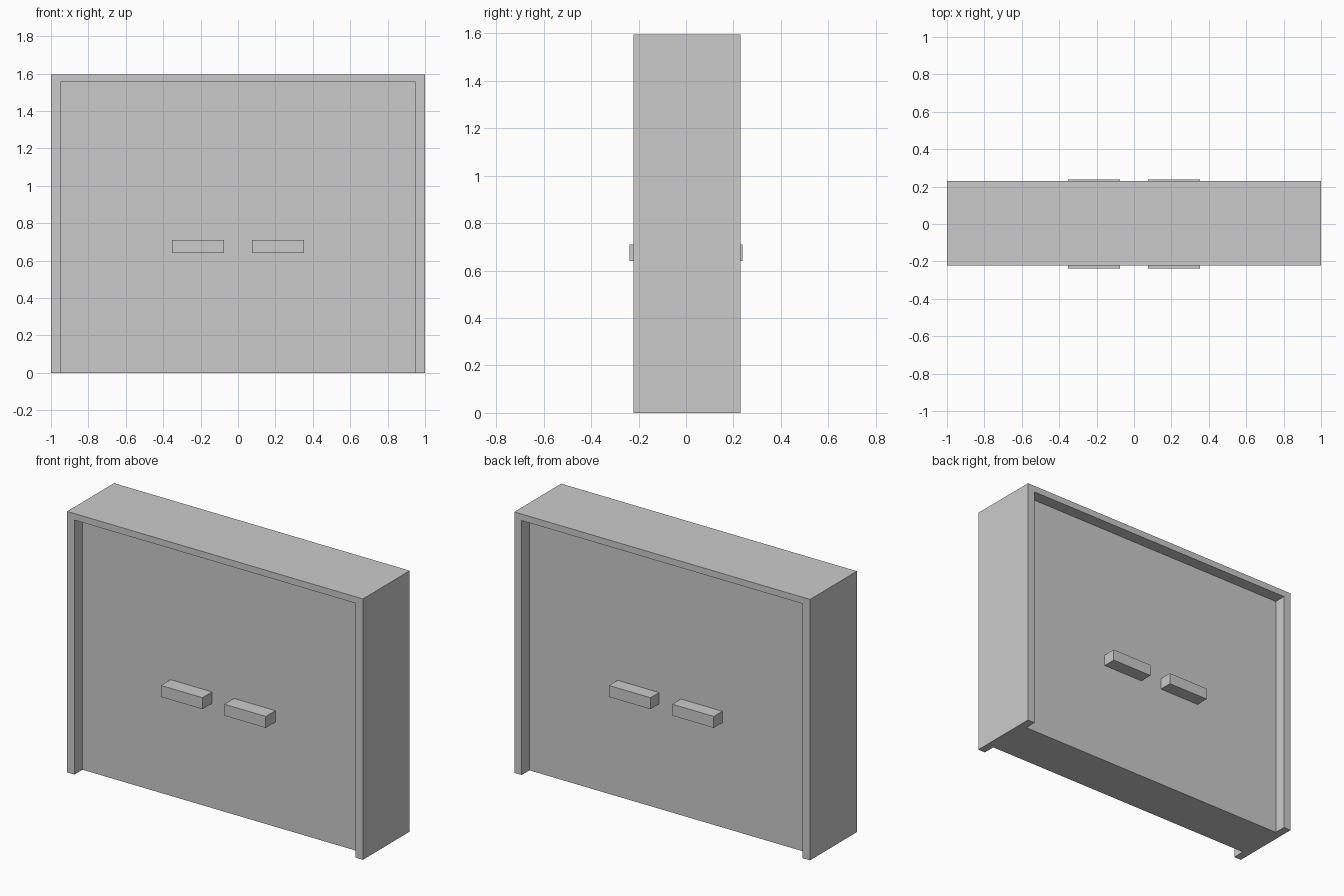
import bpy
import bmesh

cube = bpy.data.objects.get("Cube")
if cube:
    bpy.data.objects.remove(cube, do_unlink=True)

# Single plain grey finish
GREY = (0.6, 0.6, 0.6, 1.0)
grey = bpy.data.materials.new("plain_grey")
grey.use_nodes = True
grey.diffuse_color = GREY
grey.node_tree.nodes["Principled BSDF"].inputs["Base Color"].default_value = GREY

HEIGHT, HALF_WIDTH = 1.595, 1.0
OPENING_TOP, OPENING_HALF = 1.555, 0.95
FRAME_FRONT, FRAME_BACK = -0.222, 0.23
DOOR_FRONT, DOOR_BACK = -0.145, 0.155
HANDLE_REACH = 0.238


def prism(name, outline, front, back):
    """Extrude an (x, z) outline from y = front to y = back."""
    bm = bmesh.new()
    face = bm.faces.new([bm.verts.new((x, front, z)) for x, z in outline])
    extruded = bmesh.ops.extrude_face_region(bm, geom=[face])["geom"]
    verts = [v for v in extruded if isinstance(v, bmesh.types.BMVert)]
    bmesh.ops.translate(bm, verts=verts, vec=(0, back - front, 0))
    bmesh.ops.recalc_face_normals(bm, faces=bm.faces)
    mesh = bpy.data.meshes.new(name)
    bm.to_mesh(mesh)
    bm.free()
    mesh.materials.append(grey)
    obj = bpy.data.objects.new(name, mesh)
    bpy.context.collection.objects.link(obj)
    return obj


def box(name, x0, x1, front, back, z0, z1):
    return prism(name, [(x0, z0), (x1, z0), (x1, z1), (x0, z1)], front, back)


# Door frame: one upside-down U of two posts and a lintel
half = [(HALF_WIDTH, HEIGHT), (HALF_WIDTH, 0),
        (OPENING_HALF, 0), (OPENING_HALF, OPENING_TOP)]
prism("door_frame", half + [(-x, z) for x, z in reversed(half)],
      FRAME_FRONT, FRAME_BACK)

# Two door leaves meeting in the middle, with a handle on each face
for side, s in (("left", 1), ("right", -1)):
    box(side + "_door", *sorted((0, s * OPENING_HALF)),
        DOOR_FRONT, DOOR_BACK, 0, OPENING_TOP)
    grip = sorted((s * 0.074, s * 0.354))
    box(side + "_front_handle", *grip, -HANDLE_REACH, DOOR_FRONT, 0.64, 0.71)
    box(side + "_back_handle", *grip, DOOR_BACK, HANDLE_REACH, 0.64, 0.71)
